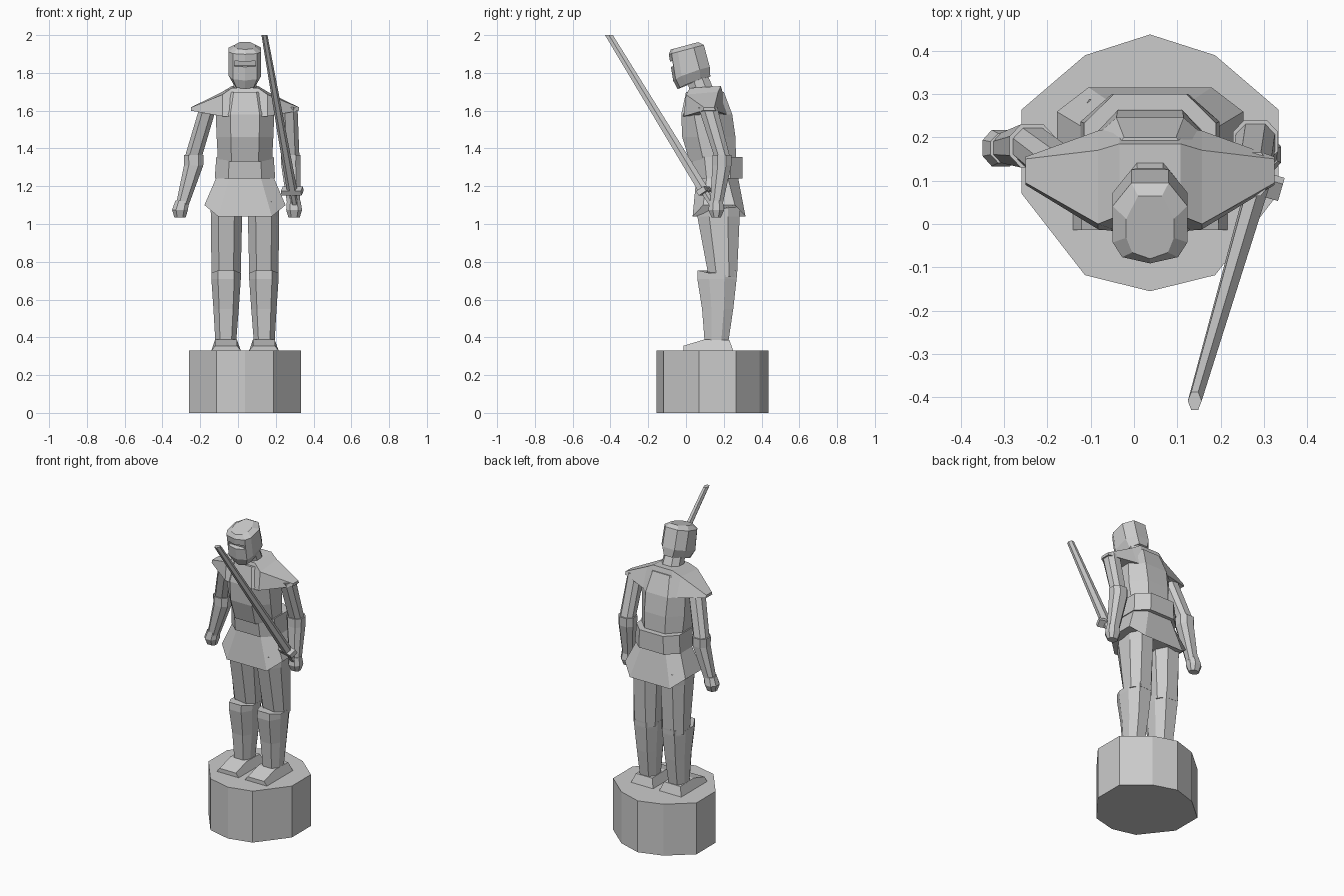
import bpy, bmesh, math
from mathutils import Vector, Matrix

if "Cube" in bpy.data.objects:
    bpy.data.objects.remove(bpy.data.objects["Cube"])

CX = 0.037  # symmetry line of the figure


def loft(name, rings, matrix=None):
    """Closed flat-faced skin over rings that share a point count."""
    bm = bmesh.new()
    rows = [[bm.verts.new(p) for p in ring] for ring in rings]
    n = len(rows[0])
    for a, b in zip(rows, rows[1:]):
        for i in range(n):
            j = (i + 1) % n
            bm.faces.new((a[i], a[j], b[j], b[i]))
    bm.faces.new(rows[0][::-1])
    bm.faces.new(rows[-1])
    bmesh.ops.recalc_face_normals(bm, faces=bm.faces)
    if matrix:
        bm.transform(matrix)
    mesh = bpy.data.meshes.new(name)
    bm.to_mesh(mesh)
    bm.free()
    ob = bpy.data.objects.new(name, mesh)
    bpy.context.collection.objects.link(ob)
    return ob


def octa(z, hw, yf, yb, fx=0.5, c=0.3, cx=CX, zs=None):
    """Octagon ring: half width, front and back, flat share, corner depth, side height."""
    zs = z if zs is None else zs
    d = (yb - yf) * c
    half = [(hw * fx, yf, z), (hw, yf + d, zs), (hw, yb - d, zs), (hw * fx, yb, z)]
    return [(cx + x, y, h) for x, y, h in half] + [(cx - x, y, h) for x, y, h in half[::-1]]


def limb(name, stations):
    """Eight-sided limb through (x, y, z, half width, half depth)."""
    return loft(name, [octa(z, hx, y - hy, y + hy, 0.5, 0.28, x) for x, y, z, hx, hy in stations])


# Pedestal: uneven ten-sided drum
half = [(0.0, 0.437), (0.15, 0.389), (0.296, 0.264), (0.296, 0.07), (0.15, -0.118), (0.0, -0.155)]
outline = half + [(-x, y) for x, y in half[4:0:-1]]
loft("pedestal", [[(CX + x, y, z) for x, y in outline] for z in (0, 0.33)])

# Legs, knee plates and feet
for side, s in (("left", 1), ("right", -1)):
    x = CX + s * 0.1
    limb(side + "_thigh", [(CX + s * 0.098, 0.172, 1.12, 0.084, 0.115),
                           (CX + s * 0.098, 0.172, 1.04, 0.083, 0.112),
                           (x, 0.195, 0.72, 0.077, 0.075)])
    loft(side + "_shin", [octa(0.36, 0.054, 0.1, 0.222, 0.55, 0.3, x + s * 0.002),
                          octa(0.55, 0.067, 0.085, 0.25, 0.55, 0.3, x),
                          octa(0.71, 0.078, 0.06, 0.268, 0.55, 0.3, x),
                          octa(0.755, 0.078, 0.062, 0.272, 0.55, 0.3, x, 0.74)])
    loft(side + "_foot", [
        [(x - w, y, z) for y, z in ((0.25, 0.33), (-0.014, 0.33))] +
        [(x - t, y, z) for y, z in ((-0.014, 0.355), (0.095, 0.388), (0.23, 0.385))]
        for w, t in ((0.078, 0.058), (-0.078, -0.058))])

# Flared skirt and belt
loft("skirt", [octa(1.04, 0.215, 0.035, 0.315, 0.66, 0.2, zs=1.1),
               octa(1.25, 0.15, 0.055, 0.275, 0.55, 0.25)])
loft("belt", [octa(1.24, 0.16, 0.045, 0.3, 0.55, 0.25),
              octa(1.355, 0.152, 0.03, 0.3, 0.55, 0.25)])

# Leaning torso
loft("torso", [octa(1.33, 0.143, 0.02, 0.265, 0.5, 0.3),
               octa(1.46, 0.15, -0.02, 0.262, 0.5, 0.3),
               octa(1.58, 0.155, -0.025, 0.245, 0.5, 0.25),
               octa(1.70, 0.1, 0.0, 0.2, 0.6, 0.25)])

# Shoulder cape: cross-sections along x, pointed at the tips
sections = [(0.287, ((0.09, 1.60), (0.095, 1.617), (0.15, 1.617), (0.155, 1.60))),
            (0.12, ((-0.012, 1.57), (0.0, 1.685), (0.17, 1.70), (0.215, 1.58))),
            (0.07, ((-0.018, 1.57), (0.02, 1.72), (0.185, 1.73), (0.225, 1.58)))]
loft("shoulder_cape", [[(CX + x, y, z) for y, z in sec] for x, sec in sections] +
     [[(CX - x, y, z) for y, z in sec] for x, sec in sections[::-1]])

# Arms, cuffs and fists: shoulder, elbow, wrist
arms = {"right": [(-0.155, 0.115, 1.63), (-0.235, 0.18, 1.36), (-0.295, 0.175, 1.10)],
        "left": [(0.27, 0.115, 1.62), (0.28, 0.19, 1.36), (0.295, 0.16, 1.10)]}
for side, (sh, el, wr) in arms.items():
    limb(side + "_upper_arm", [(*sh, 0.045, 0.05), (*el, 0.045, 0.042)])
    low = Vector(el) + Vector((0, 0, -0.05))
    limb(side + "_forearm", [(*wr, 0.034, 0.033), (*low, 0.051, 0.05),
                             (el[0], el[1], el[2] + 0.005, 0.052, 0.05)])
    out = -0.012 if side == "right" else 0.002
    limb(side + "_fist", [(wr[0] + out, wr[1], 1.035, 0.03, 0.025),
                          (wr[0] + out, wr[1], 1.075, 0.042, 0.042),
                          (wr[0], wr[1], 1.125, 0.036, 0.034)])

# Raised sword: hexagonal blade cut level at the top, cross guard and grip
tip, base, pommel = Vector((0.14, -0.408, 2.0)), Vector((0.287, 0.095, 1.175)), Vector((0.305, 0.16, 1.07))


def hexagon(c, rx, ry):
    return [(c.x + rx * math.cos(i * math.pi / 3), c.y + ry * math.sin(i * math.pi / 3), c.z)
            for i in range(6)]


loft("sword_blade", [hexagon(base, 0.028, 0.036), hexagon(tip, 0.016, 0.024)])
loft("sword_grip", [hexagon(pommel, 0.02, 0.022), hexagon(base, 0.02, 0.024)])
turn = (tip - base).to_track_quat('Z', 'Y').to_matrix().to_4x4()
loft("sword_guard", [[(x, y, z) for x, y in ((-0.055, -0.024), (0.055, -0.024), (0.055, 0.024), (-0.055, 0.024))]
                     for z in (-0.014, 0.014)], Matrix.Translation(base) @ turn)

# Neck
loft("neck", [octa(1.68, 0.065, 0.03, 0.16), octa(1.80, 0.055, -0.01, 0.11)])

# Helmet tilted forward, with pointed front and chin
tilt = Matrix.Translation((CX, 0.02, 1.84)) @ Matrix.Rotation(math.radians(15), 4, 'X')


def helm_ring(z, hw, yf, yb, drop=0.0):
    h = [(0, yf, z - drop), (hw * 0.75, yf + 0.015, z - drop * 0.8), (hw, yf + 0.05, z - drop * 0.4),
         (hw, yb - 0.055, z), (hw * 0.5, yb, z)]
    return h + [(-x, y, k) for x, y, k in h[:0:-1]]


helmet = loft("helmet", [helm_ring(-0.085, 0.06, -0.095, 0.09, 0.02),
                         helm_ring(-0.035, 0.086, -0.106, 0.1, 0.02),
                         helm_ring(0.085, 0.086, -0.092, 0.1),
                         helm_ring(0.107, 0.055, -0.075, 0.075)], tilt)

# Eye slot
slot = loft("eye_slot_cutter", [[(x, y, z) for x, y in ((-0.055, -0.2), (0.055, -0.2), (0.055, -0.07), (-0.055, -0.07))]
                                for z in (0.018, 0.046)], tilt)
slot.hide_render = True
slot.hide_viewport = True
cut = helmet.modifiers.new("eye_slot", 'BOOLEAN')
cut.operation = 'DIFFERENCE'
cut.solver = 'EXACT'
cut.object = slot
